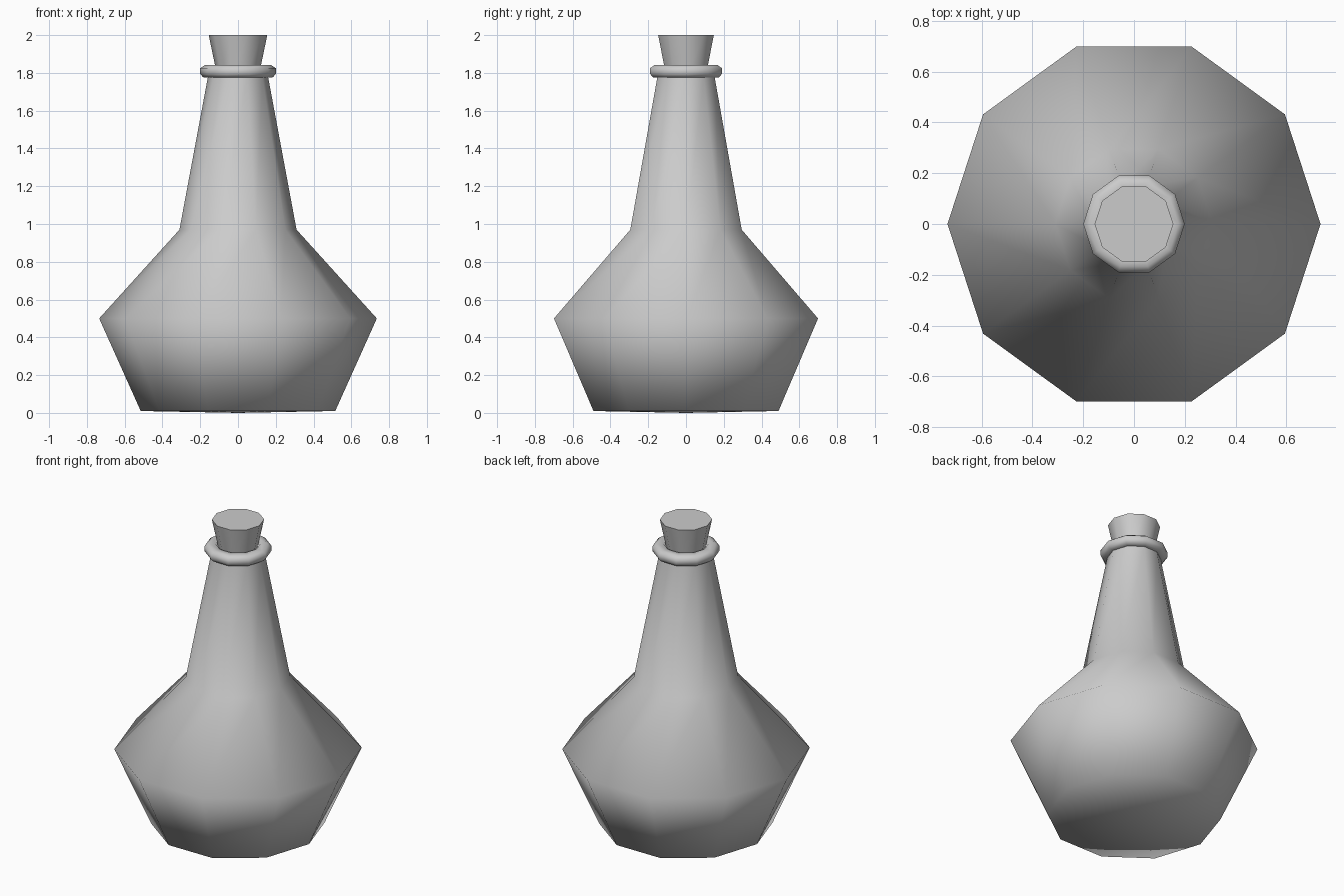
import bpy, bmesh
from math import cos, sin, tau, radians

if "Cube" in bpy.data.objects:
    bpy.data.objects.remove(bpy.data.objects["Cube"])

SIDES = 10


def lathe(name, profile, angle):
    """Revolve (radius, height) points around z; radius 0 makes a pole."""
    bm = bmesh.new()
    rings = []
    for r, z in profile:
        if r == 0:
            rings.append([bm.verts.new((0, 0, z))] * SIDES)
        else:
            rings.append([bm.verts.new((r * cos(tau * i / SIDES), r * sin(tau * i / SIDES), z))
                          for i in range(SIDES)])
    for a, b in zip(rings, rings[1:]):
        for i in range(SIDES):
            j = (i + 1) % SIDES
            bm.faces.new(dict.fromkeys((a[i], a[j], b[j], b[i])))
    bmesh.ops.recalc_face_normals(bm, faces=bm.faces)
    mesh = bpy.data.meshes.new(name)
    bm.to_mesh(mesh)
    bm.free()
    obj = bpy.data.objects.new(name, mesh)
    bpy.context.collection.objects.link(obj)
    bpy.ops.object.select_all(action='DESELECT')
    obj.select_set(True)
    bpy.context.view_layer.objects.active = obj
    bpy.ops.object.shade_smooth_by_angle(angle=radians(angle))
    return obj


# Flask with belly, tapering neck and rounded lip
lathe("bottle", [(0, 0), (0.515, 0.01), (0.735, 0.5), (0.31, 0.97), (0.16, 1.775),
                 (0.185, 1.777), (0.2, 1.795), (0.2, 1.825), (0.175, 1.842),
                 (0.135, 1.842), (0.12, 1.825)], 75)

# Tapered stopper pushed into the neck
lathe("cork", [(0, 1.76), (0.105, 1.76), (0.155, 2.0), (0, 2.0)], 50)
